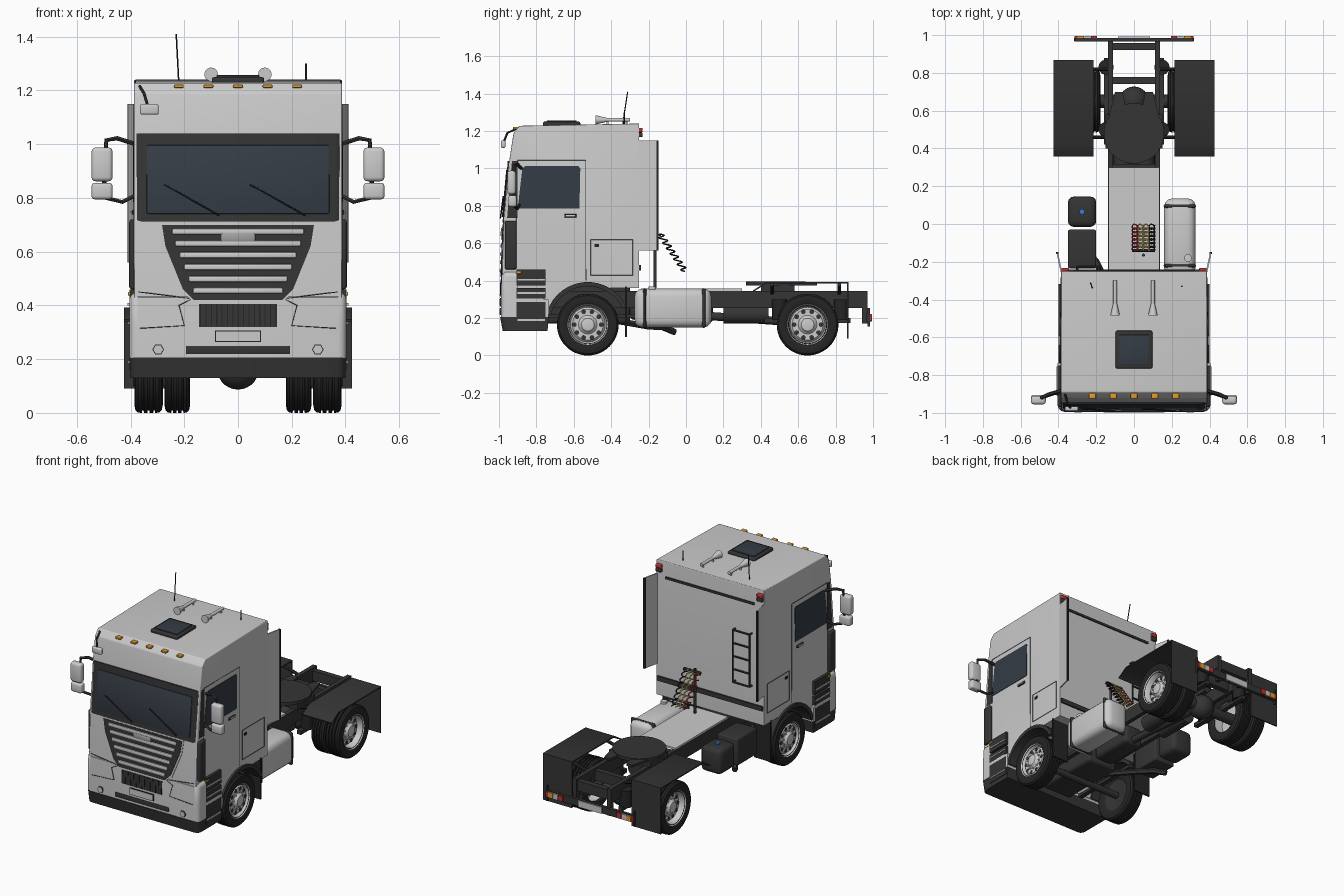
import bpy, bmesh
from math import sin, cos, pi, radians
from mathutils import Vector

if "Cube" in bpy.data.objects:
    bpy.data.objects.remove(bpy.data.objects["Cube"])

def mat(name, c):
    m = bpy.data.materials.new(name); m.diffuse_color = (*c, 1); return m
DARK = mat("dark_plastic", (.035, .035, .036)); BLACK = mat("rubber", (.018, .018, .018))
GLASS = mat("glass", (.035, .045, .06)); AMBER = mat("amber", (.75, .33, .03))
RED = mat("red", (.5, .03, .03)); YELLOW = mat("yellow", (.75, .6, .2)); BLUE = mat("blue", (.05, .2, .7))

# ---- helpers: all geometry is in world coordinates, mirror is about x = 0
def finish(name, bm, m=None, mirror=False):
    bmesh.ops.recalc_face_normals(bm, faces=bm.faces)
    me = bpy.data.meshes.new(name); bm.to_mesh(me); bm.free()
    ob = bpy.data.objects.new(name, me); bpy.context.collection.objects.link(ob)
    if m: me.materials.append(m)
    if mirror: ob.modifiers.new("mirror", 'MIRROR')
    return ob

def prism(name, pts, axis, a, b, m=None, mirror=False, bevel=0, keep=None, seg=3, shift=None):
    bm = bmesh.new()
    f = {'x': lambda p, t: (t, p[0], p[1]), 'y': lambda p, t: (p[0], t, p[1]), 'z': lambda p, t: (p[0], p[1], t)}[axis]
    rings = [[bm.verts.new(f(p, t)) for p in pts] for t in (a, b)]
    bm.faces.new(rings[0]); bm.faces.new(rings[1][::-1])
    for i in range(len(pts)):
        j = (i + 1) % len(pts)
        bm.faces.new((rings[0][i], rings[0][j], rings[1][j], rings[1][i]))
    if bevel:
        bmesh.ops.recalc_face_normals(bm, faces=bm.faces)
        es = [e for e in bm.edges if e.calc_face_angle(0) > .3 and (not keep or keep((e.verts[0].co + e.verts[1].co) / 2))]
        bmesh.ops.bevel(bm, geom=es, offset=bevel, segments=seg, profile=.5, affect='EDGES', clamp_overlap=True)
    if shift:
        for v in bm.verts: v.co.y += shift(v.co.z)
    return finish(name, bm, m, mirror)

def box(name, x, y, z, m=None, mirror=False, bevel=0):
    return prism(name, [(x[0], y[0]), (x[1], y[0]), (x[1], y[1]), (x[0], y[1])], 'z', z[0], z[1], m, mirror, bevel)

def cyl(name, p, q, r, m=None, mirror=False, r2=None, n=24):
    p, q = Vector(p), Vector(q); bm = bmesh.new()
    bmesh.ops.create_cone(bm, cap_ends=True, segments=n, radius1=r, radius2=r if r2 is None else r2, depth=(q - p).length)
    rot = (q - p).to_track_quat('Z', 'Y')
    for v in bm.verts: v.co = rot @ v.co + (p + q) / 2
    return finish(name, bm, m, mirror)

def tube(name, pts, r, m=None, mirror=False, closed=False):
    cu = bpy.data.curves.new(name, 'CURVE'); cu.dimensions = '3D'; cu.bevel_depth = r; cu.bevel_resolution = 1
    cu.use_fill_caps = True
    s = cu.splines.new('POLY'); s.points.add(len(pts) - 1); s.use_cyclic_u = closed
    for sp, p in zip(s.points, pts): sp.co = (*p, 1)
    tmp = bpy.data.objects.new(name + "_path", cu)
    bm = bmesh.new(); bm.from_mesh(tmp.to_mesh()); tmp.to_mesh_clear(); bpy.data.objects.remove(tmp)
    return finish(name, bm, m, mirror)

def lathe(name, prof, y, z, m=None, n=48):  # profile of (x, radius) about an x-axis axle
    bm = bmesh.new()
    rings = [[bm.verts.new((x, y + r * cos(2 * pi * i / n), z + r * sin(2 * pi * i / n))) for i in range(n)] for x, r in prof]
    for a, b in zip(rings, rings[1:]):
        for i in range(n): bm.faces.new((a[i], a[(i + 1) % n], b[(i + 1) % n], b[i]))
    return finish(name, bm, m, True)

def arc(cy, cz, r, a, b, n=14):
    return [(cy + r * cos(radians(a + (b - a) * i / n)), cz + r * sin(radians(a + (b - a) * i / n))) for i in range(n + 1)]

FRONT = [(1.3, -.91), (1.19, -.922), (1.04, -.945), (.715, -.975), (.44, -.985), (.32, -.99), (0, -.99)]
def yf(z):  # y of the front skin at height z
    for (z1, y1), (z0, y0) in zip(FRONT, FRONT[1:]):
        if z >= z0: return y0 + (y1 - y0) * (z - z0) / (z1 - z0)
def front(name, pts, t, m=None, mirror=False, bevel=0):
    return prism(name, pts, 'y', -t, .008, m, mirror, bevel, None, 2, yf)
def rect(x0, x1, z0, z1): return [(x0, z0), (x1, z0), (x1, z1), (x0, z1)]

# ---- cab shell with wheel arch, windscreen and bumper
AY, RY, WZ = -.525, .65, .165
cab = [(-.25, .36), (-.25, 1.24), (-.89, 1.228), (-.922, 1.19), (-.945, 1.04), (-.975, .715), (-.985, .4), (-.985, .22), (-.73, .22)]
prism("cab", cab + arc(AY, WZ, .213, 165, 66), 'x', -.387, .387, bevel=.035, seg=5,
      keep=lambda c: (c.z > 1.1 or c.y < -.9) and c.z > .4)
corner = lambda c: c.y < -.93 and abs(c.x) > .3
prism("windscreen_surround", [(-.953, 1.04), (-.981, .712), (-.9, .712), (-.9, 1.04)], 'x', -.389, .389, DARK, bevel=.03, keep=corner)
front("windscreen", rect(-.34, .34, .74, .997), .012, GLASS, bevel=.006)
prism("bumper", [(-.99, .205), (-.99, .32), (-.986, .43), (-.97, .45), (-.9, .45), (-.9, .32), (-.735, .3), (-.735, .205)],
      'x', -.404, .404, bevel=.035, seg=5, keep=corner)
prism("bumper_lower", [(-.994, .207), (-.98, .13), (-.74, .13), (-.735, .207)], 'x', -.4, .4, DARK, bevel=.03, keep=corner)

# ---- grille and front details
half = [(.165, .42), (.205, .46), (.27, .62), (.283, .7)]
def sym(h): return h + [(-x, z) for x, z in reversed(h)]
front("grille_frame", sym([(.155, .41), (.215, .45), (.282, .62), (.294, .71)]), .003)
front("grille_back", sym(half), .006, DARK)
for i in range(6):
    z = .675 - i * .044
    w = .245 - max(0, .66 - z) * .38
    front("grille_slat", rect(-w, w, z - .011, z + .011), .012, bevel=.006)
front("grille_badge_plate", rect(-.065, .065, .635, .67), .014, mat("badge_grey", (.35, .35, .36)), bevel=.008)
front("lower_grille", rect(-.145, .145, .32, .405), .004, DARK)
for i in range(15): front("lower_grille_bar", rect(-.141 + i * .02, -.137 + i * .02, .322, .403), .006, BLACK)
front("number_plate_border", rect(-.086, .086, .263, .307), .005, BLACK)
front("number_plate", rect(-.082, .082, .267, .303), .007)
front("bumper_slot", rect(-.195, .195, .218, .25), .004, DARK, bevel=.006)
front("fog_lamp_ring", [(.297 + .022 * cos(i * pi / 3), .236 + .022 * sin(i * pi / 3)) for i in range(6)], .004, DARK, True)
front("fog_lamp", [(.297 + .018 * cos(i * pi / 3), .236 + .018 * sin(i * pi / 3)) for i in range(6)], .007, None, True)
tube("headlamp_seam", [(x, yf(z) - .001, z) for x, z in ((.365, .315), (.2, .325), (.22, .40), (.17, .425), (.25, .435), (.37, .45))], .002, DARK, True)
for i in range(5):
    x = -.22 + i * .11
    box("roof_marker", (x - .018, x + .018), (-.925, -.895), (1.21, 1.222), AMBER, bevel=.003)
for x in (-.07, .25):
    tube("wiper", [(x, -.992, .735), (x - .205, -.977, .85)], .004, BLACK)

# ---- cab sides
prism("side_window", [(-.9, .785), (-.57, .785), (-.565, 1.0), (-.575, 1.012), (-.86, 1.012), (-.875, 1.0)], 'x', .38, .39, GLASS, True)
def seam(name, pts, closed=False): tube(name, [(.387, y, z) for y, z in pts], .002, DARK, True, closed)
seam("door_seam", [(-.915, .46), (-.9, 1.045), (-.535, 1.045), (-.535, .4)])
seam("locker_seam", [(-.51, .43), (-.285, .43), (-.285, .62), (-.51, .62)], True)
box("door_handle", (.385, .395), (-.65, -.585), (.738, .756), DARK, True, .004)
box("door_handle_grip", (.39, .4), (-.642, -.593), (.742, .752), None, True, .003)
box("locker_latch", (.385, .392), (-.49, -.465), (.58, .595), BLACK, True)
box("corner_deflector", (.378, .405), (-.968, -.905), (.46, .72), DARK, True, .01)
for z0, z1 in ((.375, .46), (.305, .362), (.16, .285)):
    box("step_well", (.37, .4045), (-.905, -.75), (z0, z1), DARK, True)
    box("step_tread", (.38, .411), (-.9, -.755), (z0 + .025, z0 + .034), None, True)
box("side_indicator", (.4, .41), (-.91, -.88), (.437, .45), AMBER, True, .003)
prism("wheel_arch_trim", arc(AY, WZ, .228, 165, 25) + arc(AY, WZ, .205, 25, 165), 'x', .26, .4, DARK, True)
box("front_mudflap", (.27, .39), (-.325, -.315), (.1, .37), BLACK, True)
prism("side_fairing", [(.38, -.255), (.388, -.255), (.41, -.155), (.402, -.155)], 'z', .56, 1.15, None, True)
box("fairing_edge", (.4, .412), (-.158, -.148), (.56, 1.15), BLACK, True)

# ---- mirrors
box("main_mirror", (.467, .545), (-.955, -.91), (.862, .988), None, True, .015)
box("wide_mirror", (.467, .545), (-.95, -.905), (.795, .856), None, True, .012)
tube("mirror_arm_upper", [(.38, -.88, 1.0), (.45, -.9, 1.022), (.49, -.92, 1.015), (.5, -.92, .8)], .009, DARK, True)
tube("mirror_arm_lower", [(.38, -.89, .81), (.43, -.9, .785), (.49, -.92, .8)], .008, DARK, True)
box("kerb_mirror", (-.365, -.295), (-.99, -.965), (1.11, 1.15), None, False, .008)
tube("kerb_mirror_arm", [(-.365, -.9, 1.215), (-.35, -.955, 1.19), (-.335, -.975, 1.14)], .006, DARK)

# ---- roof equipment
box("roof_hatch_frame", (-.097, .097), (-.765, -.565), (1.225, 1.25), DARK, False, .008)
box("roof_hatch_glass", (-.08, .08), (-.745, -.585), (1.24, 1.257), GLASS, False, .004)
cyl("horn_pipe", (.1, -.3, 1.26), (.1, -.43, 1.26), .01, None, True)
cyl("horn_bell", (.1, -.42, 1.26), (.1, -.485, 1.26), .01, None, True, .025)
for y in (-.32, -.42): cyl("horn_foot", (.1, y, 1.23), (.1, y, 1.256), .006, None, True)
tube("long_antenna", [(-.22, -.34, 1.22), (-.222, -.335, 1.26), (-.23, -.312, 1.41)], .003, BLACK)
cyl("short_antenna", (.253, -.33, 1.23), (.253, -.33, 1.3), .004, BLACK)
for z, m in ((1.205, RED), (1.18, DARK)): box("rear_cab_lamp", (.345, .385), (-.26, -.232), (z - .012, z + .012), m, True, .005)

# ---- back of the cab: trims, ladder, hoses
box("rear_trim_upper", (-.32, .32), (-.255, -.243), (1.13, 1.145), DARK)
box("rear_trim_lower", (-.38, .38), (-.255, -.24), (.455, .485), DARK)
for x in (-.3, -.18): tube("ladder_rail", [(x, -.25, .6), (x, -.225, .6), (x, -.225, .94), (x, -.25, .94)], .006, DARK)
for z in (.6, .685, .77, .855, .94): cyl("ladder_rung", (-.3, -.225, z), (-.18, -.225, z), .006, DARK, n=8)
cyl("hose_post", (.05, -.165, .36), (.05, -.165, .65), .008, DARK)
tube("hose_bracket", [(-.01, -.14, .645), (.11, -.14, .645)], .008, DARK)
for i, m in enumerate((RED, YELLOW, YELLOW, BLACK)):
    tube("coiled_hose", [(.005 + i * .03 + .015 * cos(k * .628), -.14 + .135 * k / 70 + .018 * sin(k * .628), .65 - .2 * k / 70)
                         for k in range(71)], .004, m)

# ---- chassis
box("frame_rail", (.11, .138), (-.9, .97), (.255, .345), DARK, True)
box("deck_plate", (-.135, .135), (-.24, .3), (.345, .357))
for y in (.3, .76, .94): box("cross_member", (-.12, .12), (y - .018, y + .018), (.265, .33), DARK)
box("engine", (-.11, .11), (-.85, -.3), (.17, .4), DARK, False, .02)
box("gearbox", (-.07, .07), (-.3, .0), (.19, .32), DARK, False, .025)
cyl("drive_shaft", (0, 0, .22), (0, .55, .18), .022, DARK)
for y in (AY, RY): cyl("axle", (-.3, y, WZ), (.3, y, WZ), .035 if y > 0 else .022, DARK)
bm = bmesh.new(); bmesh.ops.create_uvsphere(bm, u_segments=24, v_segments=14, radius=.078)
for v in bm.verts: v.co += Vector((0, RY, WZ))
finish("differential", bm, DARK)
box("front_spring", (.17, .2), (-.8, -.25), (.2, .22), DARK, True)
box("rear_spring", (.13, .16), (.42, .88), (.175, .2), DARK, True)
for y in (.5, .83): cyl("air_spring", (.148, y, .19), (.148, y, .3), .04, BLACK, True)
cyl("air_tank", (.06, .2, .22), (.06, .44, .22), .05, DARK, True)

# ---- fifth wheel
cyl("fifth_wheel_plate", (0, .48, .375), (0, .48, .395), .16, DARK, n=40)
prism("fifth_wheel_ramp", [(.15, .5), (.1, .7), (.06, .7), (.03, .55)], 'z', .375, .39, DARK, True)
box("fifth_wheel_mount", (.08, .15), (.4, .58), (.34, .378), DARK, True)

# ---- tanks
box("fuel_tank", (.16, .325), (-.275, .135), (.15, .357), None, False, .04)
for y in (-.22, .095): box("tank_strap", (.157, .328), (y - .009, y + .009), (.147, .36), DARK, False, .041)
cyl("fuel_cap", (.285, -.18, .35), (.285, -.18, .37), .02)
box("fluid_tank", (-.35, -.2), (-.015, .145), (.17, .335), DARK, False, .03)
cyl("fluid_cap", (-.275, .065, .33), (-.275, .065, .345), .014, BLUE)
box("battery_box", (-.35, -.2), (-.235, -.03), (.17, .345), DARK, False, .01)
tube("exhaust", [(-.1, -.4, .19), (-.2, -.2, .155), (-.27, -.12, .15), (-.31, -.06, .125)], .018, DARK)

# ---- rear mudguards and light bar
prism("rear_mudguard", [(.36, .34), (.43, .384), (.86, .384), (.86, .09), (.868, .09), (.868, .392), (.428, .392), (.358, .348)],
      'x', .215, .425, DARK, True)
for y in (.46, .82): cyl("mudguard_bracket", (.12, y, .33), (.3, y, .38), .01, DARK, True, n=10)
box("light_bar", (-.315, .315), (.965, .985), (.18, .225), DARK)
box("light_bar_hanger", (.11, .135), (.94, .97), (.17, .3), DARK, True)
for x0, x1, m in ((.3, .315, RED), (.265, .298, AMBER), (.23, .263, None), (.195, .228, RED)):
    box("tail_lamp", (x0, x1), (.975, .995), (.185, .22), m, True)
box("rear_plate", (-.085, .085), (.98, .992), (.18, .222))
box("side_reflector_bracket", (.31, .318), (.97, .985), (.155, .255), DARK, True)

# ---- wheels: treaded tyres, rims, hubs, vent holes and nuts
def tyre(x0, x1, y):
    w = x1 - x0; tread = []
    for g in (.3, .5, .7):
        tread += [(x0 + w * (g - .035), .165), (x0 + w * (g - .03), .157), (x0 + w * (g + .03), .157), (x0 + w * (g + .035), .165)]
    lathe("tyre", [(x0 + .012, .1), (x0 + .004, .115), (x0, .135), (x0 + .004, .155), (x0 + .014, .164)] + tread +
          [(x1 - .014, .164), (x1 - .004, .155), (x1, .135), (x1 - .004, .115), (x1 - .012, .1)], y, WZ, BLACK)
for y, d in ((AY, .368), (RY, .345)):
    tyre(.28, .386, y)
    lathe("rim", [(.29, .105), (.376, .112), (.38, .108), (.372, .1), (d - .012, .093), (d, .082), (d, .05), (d + .004, .045),
                  (d + .018, .034), (d + .02, .026), (d + .02, .0005)], y, WZ)
    lathe("wheel_inner_disc", [(.295, .105), (.31, .0005)], y, WZ, DARK)
    for i in range(10):
        a = i * pi / 5; b = a + pi / 10
        cyl("vent_hole", (d - .004, y + .072 * cos(a), WZ + .072 * sin(a)), (d + .001, y + .072 * cos(a), WZ + .072 * sin(a)), .0125, DARK, True, n=12)
        cyl("wheel_nut", (d, y + .054 * cos(b), WZ + .054 * sin(b)), (d + .008, y + .054 * cos(b), WZ + .054 * sin(b)), .005, None, True, n=6)
tyre(.178, .274, RY)
lathe("inner_rim", [(.185, .105), (.25, .1), (.25, .0005)], RY, WZ)

# ---- smooth shading with sharp edges kept
bpy.ops.object.select_all(action='SELECT')
bpy.context.view_layer.objects.active = bpy.context.selected_objects[0]
bpy.ops.object.shade_smooth_by_angle(angle=radians(35))

for m in bpy.data.materials:
    if m.users and not m.is_grease_pencil:
        m.use_nodes = True
        m.node_tree.nodes["Principled BSDF"].inputs["Base Color"].default_value = m.diffuse_color
